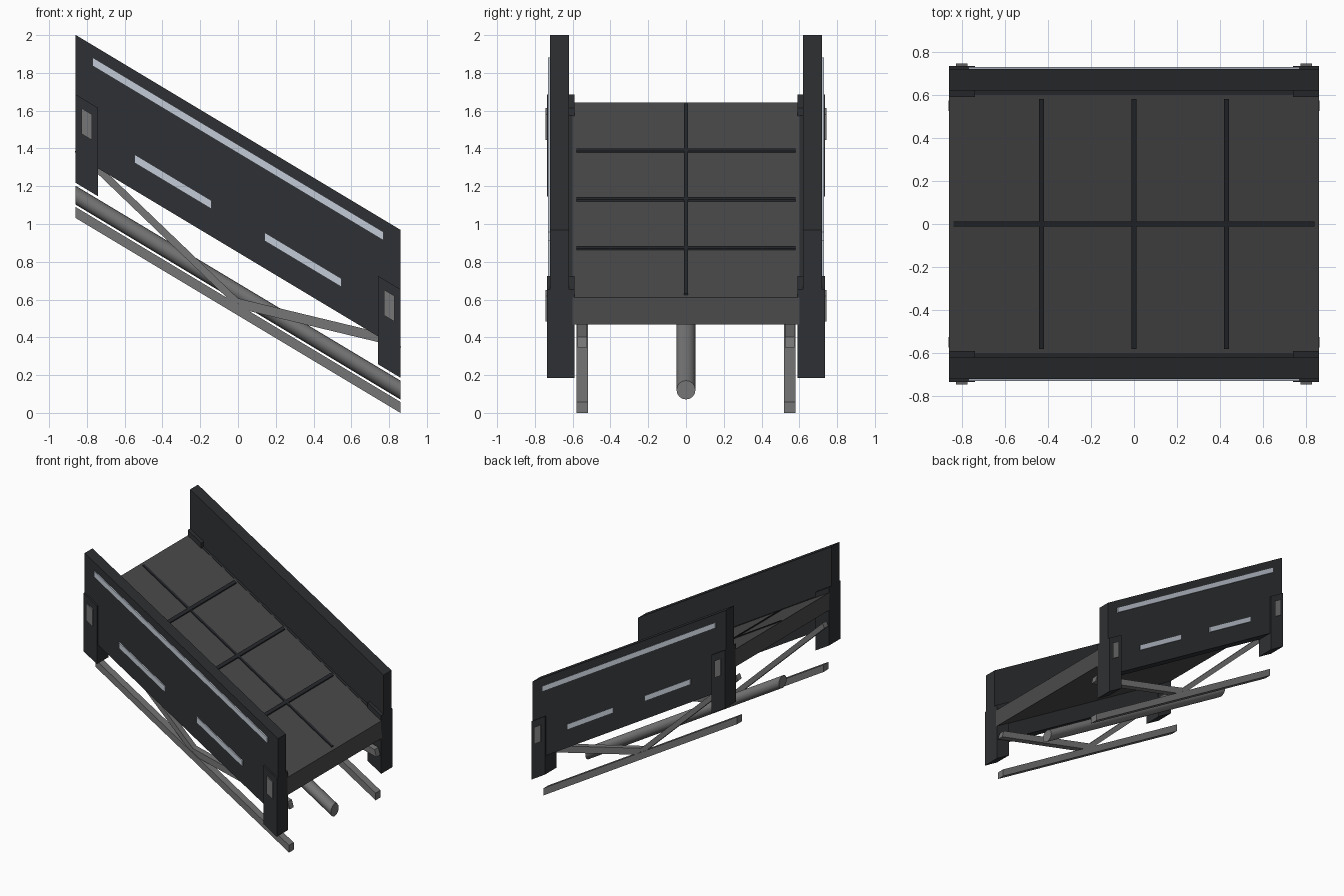
import bpy, bmesh, math
from mathutils import Matrix, Vector

if "Cube" in bpy.data.objects:
    bpy.data.objects.remove(bpy.data.objects["Cube"])

SLOPE = -0.6  # whole ramp is sheared downward along +x

SHEAR = Matrix.Identity(4)
SHEAR[2][0] = SLOPE


def material(name, r, g, b):
    m = bpy.data.materials.new(name)
    m.diffuse_color = (r, g, b, 1)
    m.use_nodes = True
    m.node_tree.nodes["Principled BSDF"].inputs["Base Color"].default_value = m.diffuse_color
    return m


DARK = material("dark_panel", 0.028, 0.030, 0.033)
DECK = material("deck_grey", 0.07, 0.07, 0.072)
SEAM = material("seam_dark", 0.020, 0.022, 0.026)
METAL = material("metal_grey", 0.18, 0.18, 0.18)
LIGHT = material("pale_strip", 0.55, 0.60, 0.68)


def finish(bm, name, mat):
    bm.transform(SHEAR)
    bmesh.ops.recalc_face_normals(bm, faces=bm.faces)
    me = bpy.data.meshes.new(name)
    bm.to_mesh(me)
    bm.free()
    ob = bpy.data.objects.new(name, me)
    bpy.context.collection.objects.link(ob)
    me.materials.append(mat)
    return ob


def box(name, x, y, z, mat):
    """Sheared box from (min, max) ranges."""
    bm = bmesh.new()
    size = [r[1] - r[0] for r in (x, y, z)]
    mid = [(r[0] + r[1]) / 2 for r in (x, y, z)]
    bmesh.ops.create_cube(bm, size=1, matrix=Matrix.Translation(mid) @ Matrix.Diagonal((*size, 1)))
    return finish(bm, name, mat)


def span(s, a, b):
    return tuple(sorted((s * a, s * b)))


def brace(name, sx, y, mat):
    """Square bar from the lower rail centre up to the ramp end."""
    a, b = Vector((0, y, 0.58)), Vector((sx * 0.855, y, 0.887))
    d = b - a
    bm = bmesh.new()
    m = (Matrix.Translation((a + b) / 2)
         @ Matrix.Rotation(-math.atan2(d.z, d.x), 4, 'Y')
         @ Matrix.Diagonal((d.length, 0.05, 0.05, 1)))
    bmesh.ops.create_cube(bm, size=1, matrix=m)
    return finish(bm, name, mat)


# Walking deck with raised seams
box("deck", (-0.86, 0.86), (-0.60, 0.60), (0.985, 1.127), DECK)
box("deck_seam_long", (-0.84, 0.84), (-0.011, 0.011), (1.12, 1.135), SEAM)
for i, x in enumerate((-0.43, 0, 0.43)):
    box(f"deck_seam_cross_{i}", (x - 0.011, x + 0.011), (-0.58, 0.58), (1.12, 1.136), SEAM)

for s, side in ((-1, "front"), (1, "back")):
    # Side wall and thicker skirt below it
    box(f"{side}_wall", (-0.86, 0.86), span(s, 0.62, 0.72), (1.13, 1.485), DARK)
    box(f"{side}_skirt", (-0.86, 0.86), span(s, 0.60, 0.72), (0.85, 1.13), DARK)
    # Pale strips on the outside
    box(f"{side}_upper_strip", (-0.77, 0.77), span(s, 0.71, 0.73), (1.375, 1.42), LIGHT)
    for e, end in ((-1, "upper"), (1, "lower")):
        box(f"{side}_{end}_skirt_strip", span(e, 0.14, 0.547), span(s, 0.71, 0.73), (0.995, 1.04), LIGHT)
        # End posts with small plates
        box(f"{side}_{end}_post", span(e, 0.74, 0.86), span(s, 0.59, 0.735), (0.702, 1.17), DARK)
        box(f"{side}_{end}_post_plate", span(e, 0.774, 0.828), span(s, 0.725, 0.745), (0.98, 1.116), METAL)
        # Diagonal bracing
        brace(f"{side}_{end}_brace", e, s * 0.55, METAL)
    # Lower side rail
    box(f"{side}_lower_rail", (-0.86, 0.86), span(s, 0.52, 0.58), (0.516, 0.574), METAL)

# Central tube under the deck
bm = bmesh.new()
bmesh.ops.create_cone(bm, cap_ends=True, segments=16, radius1=0.05, radius2=0.05, depth=1.72,
                      matrix=Matrix.Translation((0, 0, 0.637)) @ Matrix.Rotation(math.pi / 2, 4, 'Y'))
tube = finish(bm, "central_tube", METAL)
bpy.context.view_layer.objects.active = tube
tube.select_set(True)
bpy.ops.object.shade_smooth_by_angle(angle=math.radians(40))
